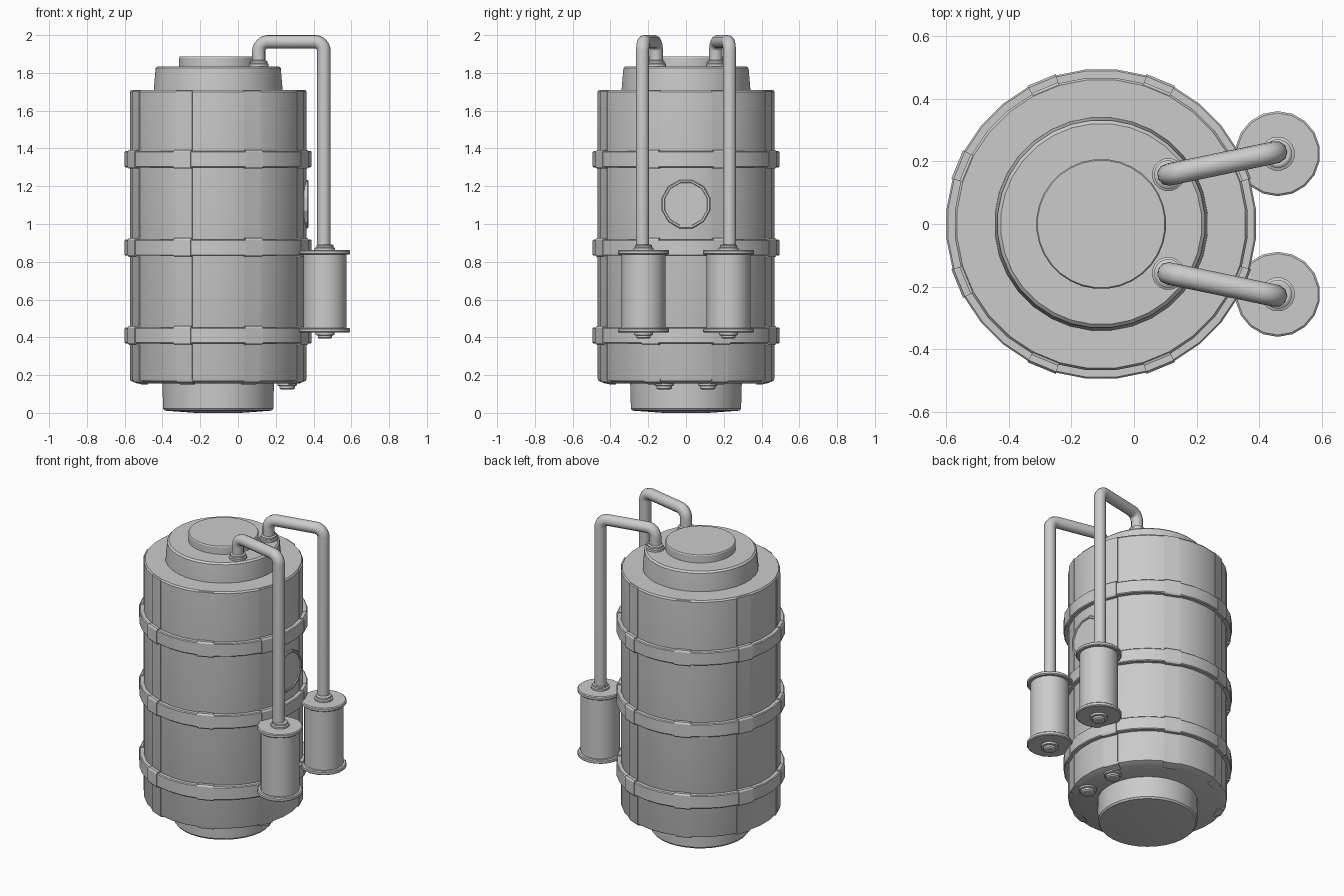
import bpy, bmesh, math
from mathutils import Vector, Matrix

if "Cube" in bpy.data.objects:
    bpy.data.objects.remove(bpy.data.objects["Cube"])

CX = -0.105      # axis of the main vessel
SIDES = 32


def finish(name, bm):
    bmesh.ops.recalc_face_normals(bm, faces=bm.faces[:])
    me = bpy.data.meshes.new(name)
    bm.to_mesh(me)
    bm.free()
    ob = bpy.data.objects.new(name, me)
    bpy.context.collection.objects.link(ob)
    bpy.ops.object.select_all(action='DESELECT')
    ob.select_set(True)
    bpy.context.view_layer.objects.active = ob
    bpy.ops.object.shade_smooth_by_angle(angle=math.radians(28))
    return ob


def lathe(name, profile, x, y, n, matrix=None, closed=False):
    """Turn (radius, z) points about a vertical axis; facets straddle the x axis."""
    bm = bmesh.new()
    rings = []
    for r, z in profile:
        rings.append([bm.verts.new((r * math.cos((i + .5) * math.tau / n),
                                    r * math.sin((i + .5) * math.tau / n), z)) for i in range(n)])
    pairs = list(zip(rings, rings[1:]))
    if closed:
        pairs.append((rings[-1], rings[0]))
    for a, b in pairs:
        for i in range(n):
            j = (i + 1) % n
            bm.faces.new((a[i], a[j], b[j], b[i]))
    if not closed:
        bm.faces.new(rings[0])
        bm.faces.new(rings[-1])
    bm.transform(matrix if matrix else Matrix.Translation((x, y, 0)))
    return finish(name, bm)


def facet_plates(name, profile):
    """Eight plates, each covering one facet of the vessel, from a closed (radius, z) outline."""
    bm = bmesh.new()
    half = math.pi / SIDES
    for k in range(8):
        a = math.radians(22.5 + 45 * k)
        ends = [[bm.verts.new((CX + r * math.cos(a + s * half), r * math.sin(a + s * half), z))
                 for r, z in profile] for s in (-1, 1)]
        m = len(profile)
        for i in range(m):
            j = (i + 1) % m
            bm.faces.new((ends[0][i], ends[0][j], ends[1][j], ends[1][i]))
        bm.faces.new(ends[0])
        bm.faces.new(ends[1])
    return finish(name, bm)


def pipe(name, corners, radius, bend):
    """Tube along straight runs with rounded corners."""
    pts = [Vector(corners[0])]
    for p, c, q in zip(corners, corners[1:], corners[2:]):
        p, c, q = Vector(p), Vector(c), Vector(q)
        u, v = (p - c).normalized() * bend, (q - c).normalized() * bend
        for i in range(7):
            t = i / 6 * math.pi / 2
            pts.append(c + u * (1 - math.sin(t)) + v * (1 - math.cos(t)))
    pts.append(Vector(corners[-1]))
    cu = bpy.data.curves.new(name, 'CURVE')
    cu.dimensions = '3D'
    cu.bevel_depth = radius
    cu.bevel_resolution = 3
    cu.use_fill_caps = True
    sp = cu.splines.new('POLY')
    sp.points.add(len(pts) - 1)
    for sp_pt, co in zip(sp.points, pts):
        sp_pt.co = (*co, 1)
    ob = bpy.data.objects.new(name, cu)
    bpy.context.collection.objects.link(ob)
    bpy.ops.object.select_all(action='DESELECT')
    ob.select_set(True)
    bpy.context.view_layer.objects.active = ob
    bpy.ops.object.convert(target='MESH')
    bpy.ops.object.shade_smooth_by_angle(angle=math.radians(40))


# main vessel with base and stepped lid
lathe("vessel", [(.43, .155), (.466, .17), (.47, .18), (.47, 1.70), (.463, 1.71)], CX, 0, SIDES)
lathe("base", [(.12, 0), (.285, .012), (.293, .022), (.297, .16)], CX, 0, SIDES)
lathe("lid_lower", [(.342, 1.70), (.342, 1.72), (.333, 1.825), (.322, 1.835)], CX, 0, SIDES)
lathe("lid_upper", [(.208, 1.83), (.208, 1.88), (.204, 1.886)], CX, 0, SIDES)

# vertical straps, hoops, and clips where they cross
facet_plates("straps", [(.46, 1.708), (.474, 1.704), (.474, .178), (.468, .163), (.42, .15), (.42, .18)])
for i, z in enumerate((.41, .875, 1.343)):
    lathe(f"hoop_{i}", [(.462, z - .043), (.492, z - .043), (.497, z - .038),
                        (.497, z + .038), (.492, z + .043), (.462, z + .043)], CX, 0, SIDES, closed=True)
    facet_plates(f"clips_{i}", [(.462, z - .05), (.494, z - .05), (.501, z - .04),
                                (.501, z + .04), (.494, z + .05), (.462, z + .05)])

# round hatch on the right side
lathe("hatch", [(.133, 0), (.133, .028), (.128, .033), (.118, .033), (.116, .027)], 0, 0, 12,
      Matrix.Translation((.34, 0, 1.105)) @ Matrix.Rotation(math.pi / 2, 4, 'Y'))

# side canisters, pipes and fittings, mirrored front and back
for side, s in (("front", -1), ("back", 1)):
    x, y = .46, s * .225
    lathe(f"{side}_canister", [(.13, .425), (.136, .43), (.136, .445), (.13, .45), (.116, .45),
                               (.116, .838), (.13, .838), (.136, .843), (.136, .857), (.13, .862)],
          x, y, 18)
    lathe(f"{side}_canister_neck", [(.055, .855), (.055, .873), (.046, .877), (.046, .887), (.038, .892)],
          x, y, 16)
    lathe(f"{side}_canister_nub", [(.03, .393), (.038, .398), (.038, .41), (.052, .412), (.052, .43)],
          x, y, 16)
    px, py = .11, s * .158
    pipe(f"{side}_pipe", [(x - .005, s * .23, .86), (x - .005, s * .23, 1.965),
                          (px, py, 1.965), (px, py, 1.83)], .036, .05)
    lathe(f"{side}_pipe_collar", [(.053, 1.825), (.053, 1.848), (.046, 1.852), (.046, 1.862), (.037, 1.867)],
          px, py, 16)
    lathe(f"{side}_drain_stud", [(.034, .125), (.042, .13), (.042, .142), (.053, .145), (.053, .165)],
          .26, s * .115, 16)
